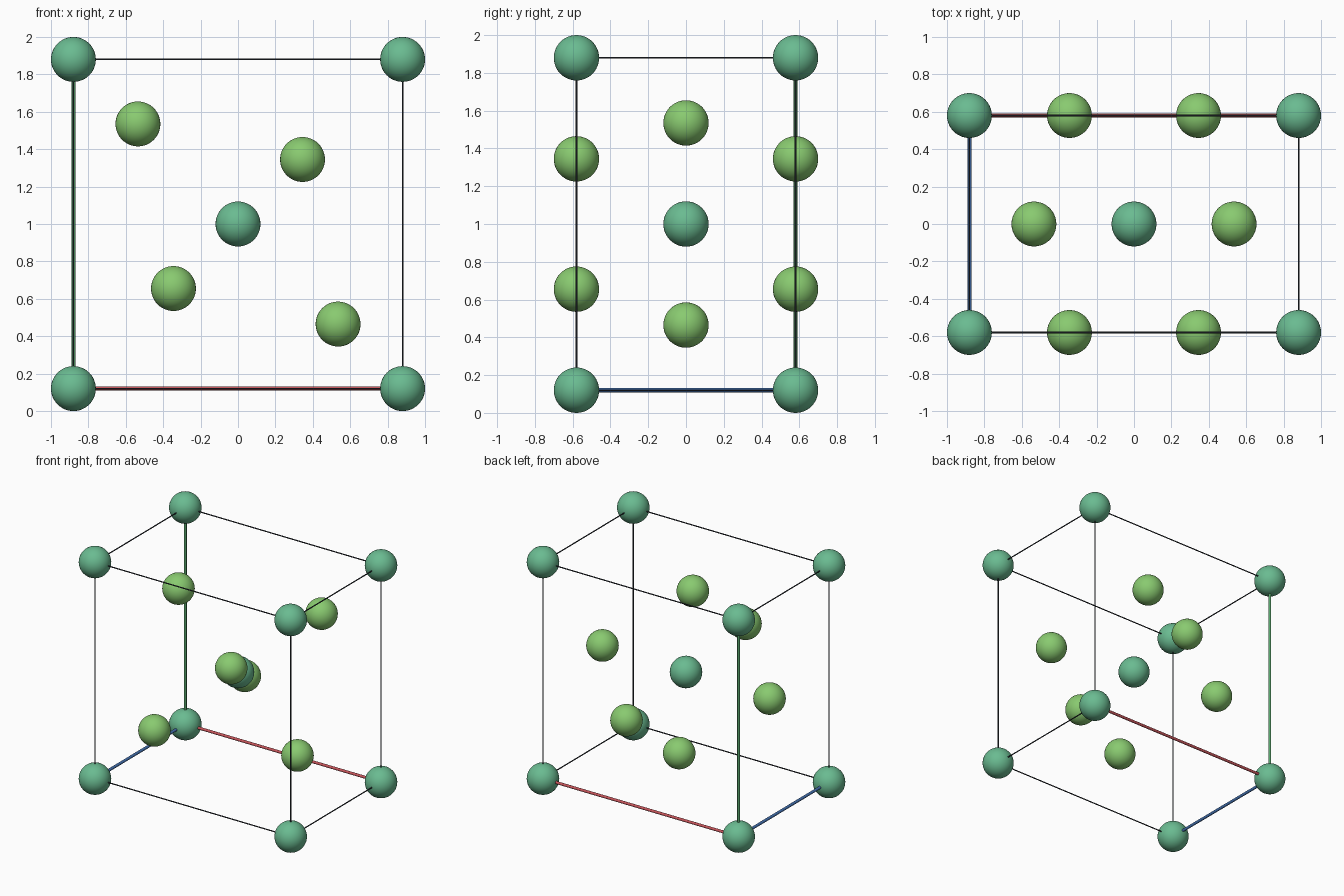
import bpy
from mathutils import Vector

if "Cube" in bpy.data.objects:
    bpy.data.objects.remove(bpy.data.objects["Cube"])


def material(name, hex_code):
    """Flat material from an sRGB hex colour, converted to linear."""
    srgb = [int(hex_code[i:i + 2], 16) / 255 for i in (0, 2, 4)]
    lin = [c / 12.92 if c <= 0.04045 else ((c + 0.055) / 1.055) ** 2.4 for c in srgb]
    mat = bpy.data.materials.new(name)
    mat.diffuse_color = (*lin, 1)
    mat.use_nodes = True
    mat.node_tree.nodes["Principled BSDF"].inputs["Base Color"].default_value = mat.diffuse_color
    return mat


TEAL = material("teal", "6ABB91")
LEAF = material("leaf green", "89CA70")
RED = material("axis red", "C8565C")
BLUE = material("axis blue", "4674B4")
GREEN = material("axis green", "58A56C")
DARK = material("dark slate", "2E333B")

X, Y, Z = 0.88, 0.58, 0.88      # half sizes of the cell
MID = 1.0                       # height of the cell centre
R = 0.12                        # atom radius


def finish(name, mat):
    ob = bpy.context.object
    ob.name = name
    ob.data.materials.append(mat)
    bpy.ops.object.shade_smooth_by_angle()


def atom(name, x, y, z, mat):
    bpy.ops.mesh.primitive_uv_sphere_add(segments=40, ring_count=24, radius=R,
                                         location=(x, y, MID + z))
    finish(name, mat)


def rod(name, a, b, radius, mat):
    a, b = Vector(a), Vector(b)
    d = b - a
    bpy.ops.mesh.primitive_cylinder_add(vertices=16, radius=radius, depth=d.length,
                                        location=(a + b) / 2 + Vector((0, 0, MID)))
    bpy.context.object.rotation_euler = d.to_track_quat('Z', 'Y').to_euler()
    finish(name, mat)


# Teal atoms: eight corners and the centre
for x in (-X, X):
    for y in (-Y, Y):
        for z in (-Z, Z):
            atom("corner_atom", x, y, z, TEAL)
atom("centre_atom", 0, 0, 0, TEAL)

# Leaf green atoms: pair in the middle plane, pairs on the front and back faces
for s in (-1, 1):
    atom("middle_atom", s * 0.535, 0, -s * 0.535, LEAF)
    for y in (-Y, Y):
        atom("face_atom", s * 0.345, y, s * 0.345, LEAF)

# Cell edges: three thick coloured axes meet at the back left bottom corner
half = (X, Y, Z)
origin = (-1, 1, -1)
axes = [("red_axis", RED), ("blue_axis", BLUE), ("green_axis", GREEN)]
for k, (axis_name, axis_mat) in enumerate(axes):
    i, j = [n for n in range(3) if n != k]
    for si in (-1, 1):
        for sj in (-1, 1):
            a, b = [0, 0, 0], [0, 0, 0]
            a[i] = b[i] = si * half[i]
            a[j] = b[j] = sj * half[j]
            a[k], b[k] = -half[k], half[k]
            if si == origin[i] and sj == origin[j]:
                rod(axis_name, a, b, 0.011, axis_mat)
            else:
                rod("cell_edge", a, b, 0.0045, DARK)
